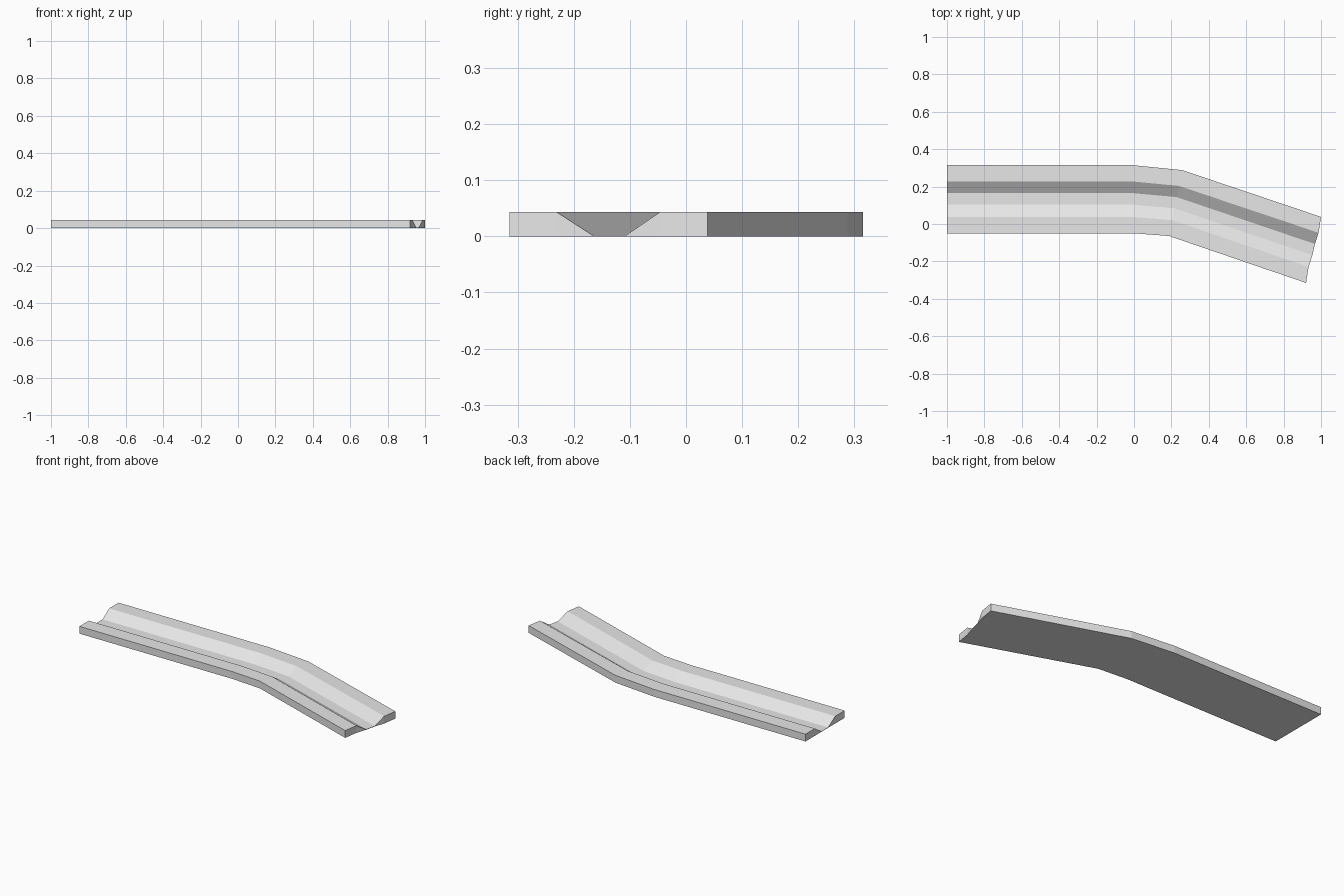
import bpy
import bmesh
from mathutils import Vector

cube = bpy.data.objects.get("Cube")
if cube:
    bpy.data.objects.remove(cube, do_unlink=True)

HEIGHT = 0.043
FLOOR = 0.002

# Channel profile: fraction across the width, height
profile = [(0, HEIGHT), (0.24, HEIGHT), (0.41, FLOOR),
           (0.58, FLOOR), (0.76, HEIGHT), (1, HEIGHT)]

# Stations along the bend: back edge, front edge, lengthwise shift of the bank lips
stations = [((-1, 0.315), (-1, -0.05), 0),
            ((-0.01, 0.315), (0, -0.05), 0),
            ((0.258, 0.288), (0.187, -0.064), 0),
            ((1, 0.038), (0.92, -0.315), 0.006)]

# Concrete grey
grey = bpy.data.materials.new("light_grey")
grey.use_nodes = True
colour = (0.8, 0.8, 0.8, 1)
grey.diffuse_color = colour
grey.node_tree.nodes["Principled BSDF"].inputs["Base Color"].default_value = colour

# Loft the profile through the stations, over a flat underside
bm = bmesh.new()
tops, bottoms = [], []
for back, front, shift in stations:
    top, bottom = [], []
    for i, (t, z) in enumerate(profile):
        p = Vector(back).lerp(Vector(front), t)
        p.x += shift if i == 1 else -shift if i == 4 else 0
        top.append(bm.verts.new((p.x, p.y, z)))
        bottom.append(bm.verts.new((p.x, p.y, 0)))
    tops.append(top)
    bottoms.append(bottom)

for s in range(len(stations) - 1):
    for rows in (tops, bottoms):
        a, b = rows[s], rows[s + 1]
        for i in range(len(profile) - 1):
            bm.faces.new((a[i], a[i + 1], b[i + 1], b[i]))
    # Side walls
    for i in (0, -1):
        bm.faces.new((tops[s][i], tops[s + 1][i], bottoms[s + 1][i], bottoms[s][i]))

# End walls
for s in (0, -1):
    for i in range(len(profile) - 1):
        bm.faces.new((tops[s][i], tops[s][i + 1], bottoms[s][i + 1], bottoms[s][i]))

bmesh.ops.recalc_face_normals(bm, faces=bm.faces)
mesh = bpy.data.meshes.new("bent_channel")
bm.to_mesh(mesh)
bm.free()
mesh.materials.append(grey)
channel = bpy.data.objects.new("bent_channel", mesh)
bpy.context.collection.objects.link(channel)
